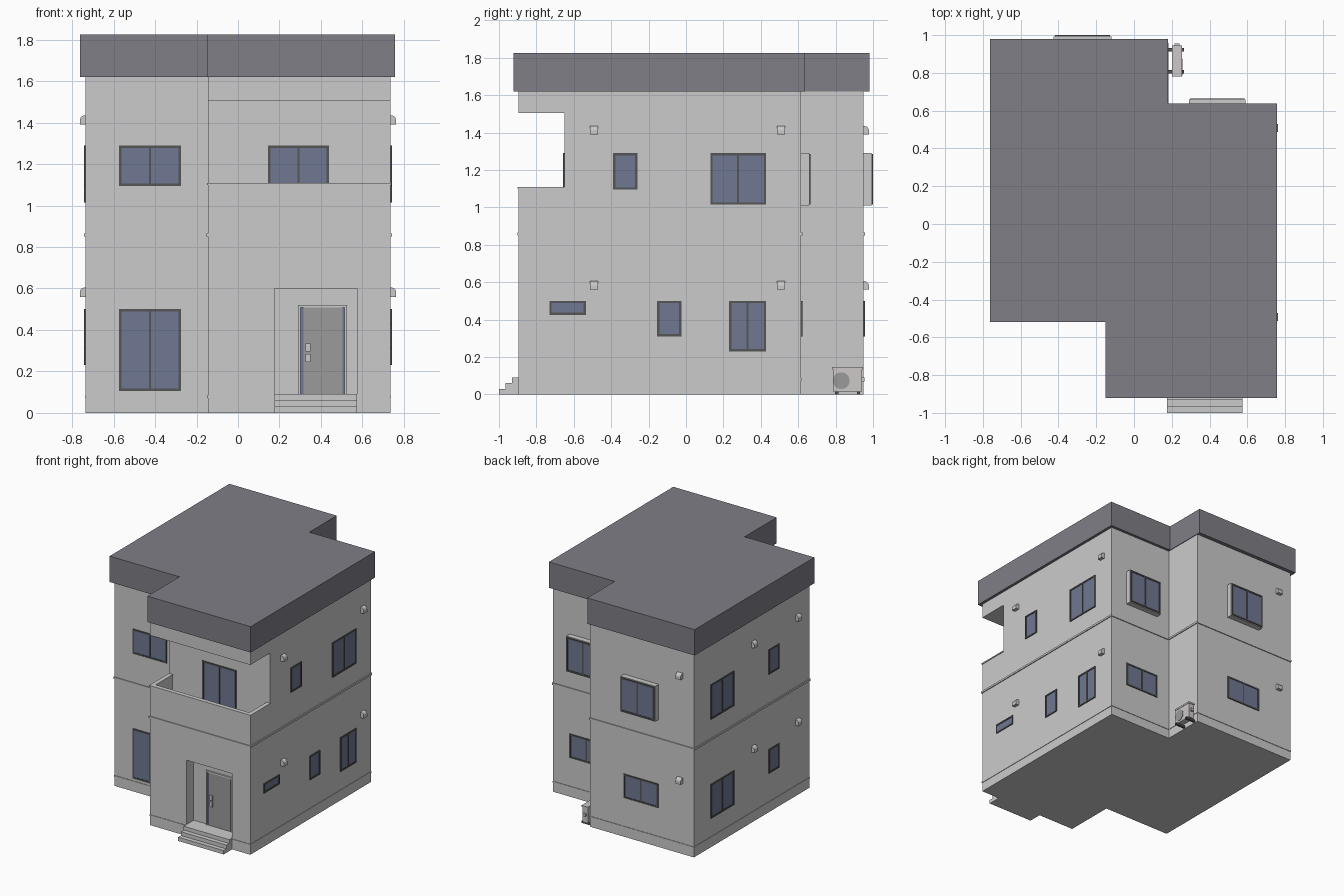
import bpy, bmesh
from math import sin, cos, pi
from mathutils import Vector

if "Cube" in bpy.data.objects:
    bpy.data.objects.remove(bpy.data.objects["Cube"])


def material(name, r, g, b):
    m = bpy.data.materials.new(name)
    m.diffuse_color = (r, g, b, 1)
    m.use_nodes = True
    m.node_tree.nodes["Principled BSDF"].inputs["Base Color"].default_value = m.diffuse_color
    return m


ROOF = material("roof_grey", 0.21, 0.21, 0.24)
FRAME = material("frame_dark", 0.09, 0.09, 0.09)
GLASS = material("glass_blue", 0.16, 0.19, 0.29)
DOOR = material("door_grey", 0.33, 0.33, 0.33)
WHITE = material("unit_white", 0.62, 0.58, 0.58)

# Walls described as (axis of the normal, plane position, outward sign)
FRONT, BALCONY, ENTRY = (1, -0.495, -1), (1, -0.65, -1), (1, -0.805, -1)
RIGHT, LEFT = (0, 0.735, 1), (0, -0.735, -1)
BACK_L, BACK_R = (1, 0.95, 1), (1, 0.615, 1)


def finish(name, bm, mat=None):
    bmesh.ops.recalc_face_normals(bm, faces=bm.faces)
    me = bpy.data.meshes.new(name)
    bm.to_mesh(me)
    bm.free()
    ob = bpy.data.objects.new(name, me)
    bpy.context.collection.objects.link(ob)
    if mat:
        me.materials.append(mat)
    return ob


def add_prism(bm, points, vec):
    face = bm.faces.new([bm.verts.new(p) for p in points])
    new = bmesh.ops.extrude_face_region(bm, geom=[face])["geom"]
    bmesh.ops.translate(bm, vec=vec, verts=[v for v in new if isinstance(v, bmesh.types.BMVert)])


def prism(name, points, vec, mat=None):
    bm = bmesh.new()
    add_prism(bm, points, Vector(vec))
    return finish(name, bm, mat)


def slab(name, outline, z0, z1, mat=None):
    return prism(name, [(x, y, z0) for x, y in outline], (0, 0, z1 - z0), mat)


def boxes(name, items, mat=None):
    """Each item is x0, x1, y0, y1, z0, z1."""
    bm = bmesh.new()
    for x0, x1, y0, y1, z0, z1 in items:
        add_prism(bm, [(x0, y0, z0), (x1, y0, z0), (x1, y1, z0), (x0, y1, z0)],
                  Vector((0, 0, z1 - z0)))
    return finish(name, bm, mat)


def on_wall(wall, u0, u1, z0, z1, d0, d1):
    """Box extents from a rectangle on a wall, d0..d1 outward from it."""
    axis, plane, sign = wall
    d = sorted((plane + sign * d0, plane + sign * d1))
    return (*d, u0, u1, z0, z1) if axis == 0 else (u0, u1, *d, z0, z1)


def window(name, wall, u0, u1, z0, z1, panes=2, out=0.0):
    t, a, b = 0.012, out - 0.01, out + 0.007
    bars = [(u0, u0 + t, z0, z1), (u1 - t, u1, z0, z1),
            (u0 + t, u1 - t, z0, z0 + t), (u0 + t, u1 - t, z1 - t, z1)]
    if panes == 2:
        m = (u0 + u1) / 2
        bars.append((m - 0.005, m + 0.005, z0 + t, z1 - t))
    boxes(name + "_frame", [on_wall(wall, *r, a, b) for r in bars], FRAME)
    boxes(name + "_glass", [on_wall(wall, u0 + 0.005, u1 - 0.005, z0 + 0.005, z1 - 0.005,
                                    a, out + 0.003)], GLASS)


def vent(name, wall, u, z):
    axis, plane, sign = wall
    prof = [(-0.005, 0), (0.028, 0), (0.028, 0.02)]
    prof += [(0.003 + 0.025 * cos(i * pi / 12), 0.02 + 0.025 * sin(i * pi / 12)) for i in range(1, 7)]
    prof.append((-0.005, 0.045))
    if axis == 0:
        pts, vec = [(plane + sign * d, u - 0.022, z + h) for d, h in prof], (0, 0.044, 0)
    else:
        pts, vec = [(u - 0.022, plane + sign * d, z + h) for d, h in prof], (0.044, 0, 0)
    prism(name, pts, vec)


def outline(g):
    """House footprint, grown outward by g."""
    return [(-0.735 - g, -0.495 - g), (-0.145 - g, -0.495 - g), (-0.145 - g, -0.895 - g),
            (0.735 + g, -0.895 - g), (0.735 + g, 0.615 + g), (0.175 + g, 0.615 + g),
            (0.175 + g, 0.95 + g), (-0.735 - g, 0.95 + g)]


# Walls with balcony and door recess cut out
walls = slab("walls", outline(0), 0, 1.63)
cutters = [boxes("balcony_opening_cutter", [(-0.3, 0.9, -1.1, -0.65, 1.105, 1.505)]),
           boxes("balcony_well_cutter", [(-0.12, 0.71, -0.87, -0.65, 0.9, 1.2)]),
           boxes("door_recess_cutter", [(0.175, 0.575, -1.1, -0.805, 0.09, 0.6)])]
for c in cutters:
    mod = walls.modifiers.new("cut", "BOOLEAN")
    mod.operation, mod.solver, mod.object = "DIFFERENCE", "EXACT", c
bpy.context.view_layer.update()
cut = bpy.data.meshes.new_from_object(walls.evaluated_get(bpy.context.evaluated_depsgraph_get()))
walls.modifiers.clear()
walls.data = cut
for c in cutters:
    bpy.data.objects.remove(c)

# Roof, floor belt, plinth strip and balcony coping
slab("roof", [(-0.762, -0.52), (-0.15, -0.52), (-0.15, -0.922), (0.757, -0.922),
              (0.757, 0.637), (0.18, 0.637), (0.18, 0.98), (-0.762, 0.98)], 1.62, 1.825, ROOF)
slab("floor_belt", outline(0.007), 0.85, 0.865)
slab("plinth_strip", outline(0.004), 0.073, 0.084)
boxes("balcony_coping", [(-0.15, 0.74, -0.9, -0.866, 1.1, 1.109),
                         (-0.15, -0.116, -0.866, -0.65, 1.1, 1.109),
                         (0.706, 0.74, -0.866, -0.65, 1.1, 1.109)])

# Entrance steps
prism("entrance_steps", [(0.175, y, z) for y, z in
      [(-0.89, 0), (-1, 0), (-1, 0.03), (-0.965, 0.03), (-0.965, 0.06),
       (-0.93, 0.06), (-0.93, 0.09), (-0.89, 0.09)]], (0.4, 0, 0))

# Front door
boxes("door_frame", [on_wall(ENTRY, *r, -0.01, 0.012) for r in
      [(0.29, 0.302, 0.09, 0.52), (0.513, 0.525, 0.09, 0.52), (0.302, 0.513, 0.508, 0.52)]])
boxes("door_leaf", [on_wall(ENTRY, 0.315, 0.505, 0.09, 0.508, -0.01, 0.008)], DOOR)
boxes("door_side_glass", [on_wall(ENTRY, a, b, 0.09, 0.508, -0.01, 0.004)
                          for a, b in [(0.302, 0.315), (0.505, 0.513)]], GLASS)
boxes("door_handle", [on_wall(ENTRY, 0.325, 0.35, z, z + 0.04, 0, 0.018) for z in (0.245, 0.295)])

# Windows: front and balcony
window("front_lower_window", FRONT, -0.575, -0.275, 0.105, 0.5)
window("front_upper_window", FRONT, -0.575, -0.275, 1.095, 1.29)
window("balcony_window", BALCONY, 0.145, 0.44, 0.9, 1.29)

# Windows: right side
window("right_lower_slot_window", RIGHT, -0.73, -0.535, 0.425, 0.5, 1)
window("right_lower_small_window", RIGHT, -0.155, -0.025, 0.31, 0.5, 1)
window("right_lower_window", RIGHT, 0.23, 0.428, 0.23, 0.5)
window("right_upper_small_window", RIGHT, -0.39, -0.26, 1.095, 1.29, 1)
window("right_upper_window", RIGHT, 0.13, 0.428, 1.015, 1.29)

# Windows: left side
for level, z0, z1, zs in (("lower", 0.23, 0.5, 0.31), ("upper", 1.015, 1.29, 1.095)):
    window(f"left_{level}_window", LEFT, 0.45, 0.74, z0, z1)
    window(f"left_{level}_small_window", LEFT, -0.115, 0.015, zs, z1, 1)

# Windows: back, with projecting bays upstairs
for side, wall, a, b in (("left", BACK_L, -0.425, -0.12), ("right", BACK_R, 0.29, 0.59)):
    window(f"back_{side}_lower_window", wall, a, b, 0.31, 0.5)
    boxes(f"back_{side}_bay", [on_wall(wall, a, b, 1.01, 1.29, -0.01, 0.043)])
    window(f"back_{side}_bay_window", wall, a + 0.006, b - 0.006, 1.016, 1.284, 2, 0.043)

# Wall vents on both floors
for level, z in (("lower", 0.56), ("upper", 1.39)):
    for wall, side, us in ((RIGHT, "right", (-0.492, 0.508)), (LEFT, "left", (-0.345, 0.21)),
                           (BACK_L, "back", (-0.615,))):
        for i, u in enumerate(us):
            vent(f"{side}_{level}_vent_{i + 1}", wall, u, z)

# Outdoor air conditioning unit
boxes("air_unit_body", [(0.203, 0.252, 0.785, 0.94, 0.015, 0.135),
                        (0.2, 0.255, 0.78, 0.945, 0.133, 0.146)], WHITE)
boxes("air_unit_feet", [(0.182, 0.265, y - 0.009, y + 0.009, 0, 0.016) for y in (0.806, 0.922)], FRAME)
boxes("air_unit_valve", [(0.215, 0.24, 0.938, 0.955, 0.07, 0.09)], WHITE)
prism("air_unit_fan", [(0.25, 0.83 + 0.045 * cos(i * pi / 12), 0.073 + 0.045 * sin(i * pi / 12))
                       for i in range(24)], (0.006, 0, 0), DOOR)
